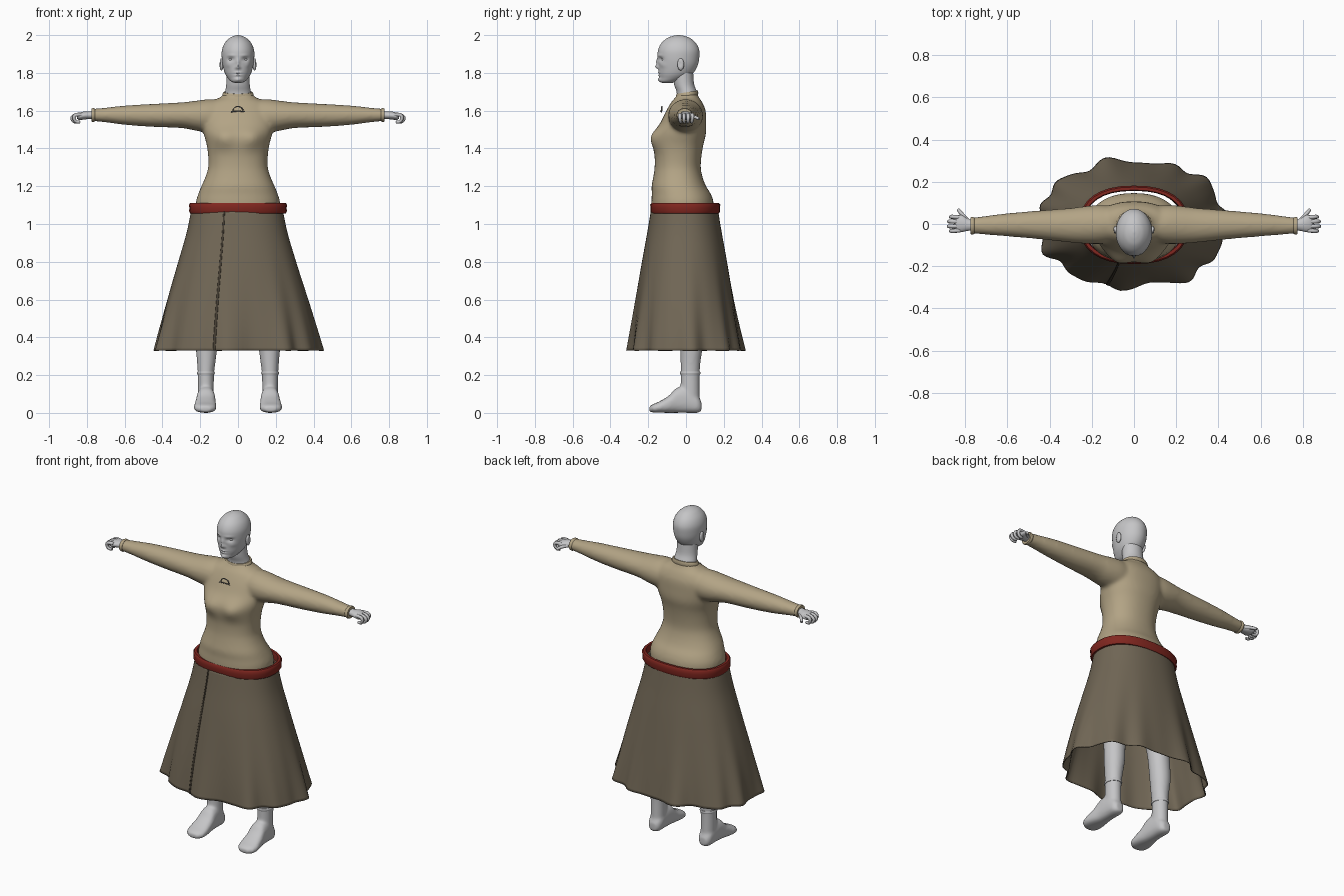
import bpy, bmesh, math
from mathutils import Vector

if "Cube" in bpy.data.objects:
    bpy.data.objects.remove(bpy.data.objects["Cube"])


def material(name, rgb):
    m = bpy.data.materials.new(name)
    m.diffuse_color = (*rgb, 1)
    m.use_nodes = True
    m.node_tree.nodes["Principled BSDF"].inputs["Base Color"].default_value = m.diffuse_color
    return m


SKIN = material("pale_grey", (0.56, 0.56, 0.57))
SHIRT = material("sand", (0.45, 0.37, 0.235))
SKIRT = material("olive_brown", (0.165, 0.135, 0.092))
SEAM = material("dark_brown", (0.06, 0.048, 0.033))
BELT = material("deep_red", (0.22, 0.02, 0.014))
PIN = material("pin_grey", (0.2, 0.19, 0.17))


def spow(c, p):
    return math.copysign(abs(c) ** p, c)


def spline(rows, steps):
    """Catmull-Rom interpolation of a list of tuples."""
    rows = [Vector(r) for r in rows]
    out = []
    for i in range(len(rows) - 1):
        p0, p1 = rows[max(i - 1, 0)], rows[i]
        p2, p3 = rows[i + 1], rows[min(i + 2, len(rows) - 1)]
        for k in range(steps):
            t = k / steps
            out.append(0.5 * (2 * p1 + (p2 - p0) * t + (2 * p0 - 5 * p1 + 4 * p2 - p3) * t * t
                              + (3 * p1 - p0 - 3 * p2 + p3) * t ** 3))
    return out + [rows[-1]]


def loft(bm, axis, rings, n=32, steps=4, power=1.0):
    """Capped loft; each ring is (position on axis, centre u, centre v, radius u, radius v)."""
    loops = []
    for a, cu, cv, ru, rv in spline(rings, steps):
        loop = []
        for i in range(n):
            t = 2 * math.pi * i / n
            u, v = cu + ru * spow(math.cos(t), power), cv + rv * spow(math.sin(t), power)
            loop.append(bm.verts.new({'x': (a, u, v), 'y': (u, a, v), 'z': (u, v, a)}[axis]))
        loops.append(loop)
    for p, q in zip(loops, loops[1:]):
        for i in range(n):
            bm.faces.new((p[i], p[(i + 1) % n], q[(i + 1) % n], q[i]))
    bm.faces.new(loops[0])
    bm.faces.new(loops[-1])


def ball(bm, centre, size):
    vs = bmesh.ops.create_uvsphere(bm, u_segments=16, v_segments=10, radius=1)['verts']
    for v in vs:
        v.co = Vector(centre) + Vector(a * b for a, b in zip(v.co, size))


def push(bm, centre, size, offset):
    """Soft sculpting push with a gaussian falloff."""
    for v in bm.verts:
        d = sum(((a - b) / s) ** 2 for a, b, s in zip(v.co, centre, size))
        v.co += Vector(offset) * math.exp(-d)


def finish(name, bm, mat, mirror=False, remesh=0, angle=40, normals=True):
    if normals:
        bmesh.ops.recalc_face_normals(bm, faces=bm.faces)
    me = bpy.data.meshes.new(name)
    bm.to_mesh(me)
    bm.free()
    me.materials.append(mat)
    me.shade_smooth()
    me.set_sharp_from_angle(angle=math.radians(angle))
    ob = bpy.data.objects.new(name, me)
    bpy.context.collection.objects.link(ob)
    if remesh:
        r = ob.modifiers.new("blend", 'REMESH')
        r.mode, r.voxel_size, r.use_smooth_shade = 'VOXEL', remesh, True
        s = ob.modifiers.new("soften", 'SMOOTH')
        s.factor, s.iterations = 0.5, 8
    if mirror:
        ob.modifiers.new("mirror", 'MIRROR').use_mirror_merge = False
    return ob


def tubes(name, paths, depth, mat, mirror=False):
    cu = bpy.data.curves.new(name, 'CURVE')
    cu.dimensions, cu.bevel_depth, cu.bevel_resolution, cu.use_fill_caps = '3D', depth, 2, True
    for path in paths:
        sp = cu.splines.new('POLY')
        pts = spline(path, 3)
        sp.points.add(len(pts) - 1)
        for i, p in enumerate(pts):
            sp.points[i].co = (*p, 1)
            sp.points[i].radius = 1 - 0.3 * i / len(pts)
        sp.use_smooth = True
    cu.materials.append(mat)
    ob = bpy.data.objects.new(name, cu)
    bpy.context.collection.objects.link(ob)
    if mirror:
        ob.modifiers.new("mirror", 'MIRROR').use_mirror_merge = False


# Head with sculpted face
bm = bmesh.new()
loft(bm, 'z', [(1.746, 0, -.10, .012, .02), (1.754, 0, -.09, .036, .048), (1.775, 0, -.066, .056, .074),
               (1.80, 0, -.052, .070, .092), (1.84, 0, -.042, .081, .104), (1.88, 0, -.040, .086, .110),
               (1.92, 0, -.039, .085, .109), (1.955, 0, -.039, .072, .093), (1.982, 0, -.039, .048, .064),
               (1.995, 0, -.039, .024, .033), (2.0, 0, -.039, .004, .005)], n=72, steps=7)
for s in (-1, 1):
    push(bm, (s * .038, -.135, 1.872), (.017, .04, .011), (0, .012, 0))
    push(bm, (s * .036, -.14, 1.892), (.022, .03, .006), (0, -.004, 0))
    push(bm, (s * .052, -.115, 1.842), (.016, .03, .014), (0, -.005, 0))
    push(bm, (s * .011, -.145, 1.826), (.005, .03, .005), (0, -.006, 0))
push(bm, (0, -.148, 1.855), (.008, .04, .02), (0, -.010, 0))
push(bm, (0, -.148, 1.832), (.009, .04, .010), (0, -.016, 0))
push(bm, (0, -.148, 1.800), (.019, .04, .004), (0, -.006, 0))
push(bm, (0, -.148, 1.794), (.022, .04, .0025), (0, .005, 0))
push(bm, (0, -.148, 1.787), (.016, .04, .004), (0, -.006, 0))
push(bm, (0, -.14, 1.765), (.018, .03, .010), (0, -.009, 0))
finish("head", bm, SKIN, angle=80)

# Eyeballs and ears
bm = bmesh.new()
ball(bm, (.037, -.117, 1.872), (.014, .013, .009))
finish("eye", bm, SKIN, mirror=True)
bm = bmesh.new()
ball(bm, (.088, -.028, 1.845), (.011, .018, .032))
push(bm, (.102, -.032, 1.848), (.006, .009, .014), (-.009, 0, 0))
finish("ear", bm, SKIN, mirror=True, angle=80)

# Neck
bm = bmesh.new()
loft(bm, 'z', [(1.66, 0, .010, .075, .058), (1.70, 0, .004, .068, .054), (1.74, 0, -.010, .062, .053),
               (1.80, 0, -.016, .060, .054)])
finish("neck", bm, SKIN, angle=80)

# Shirt: torso and sleeves blended together
bm = bmesh.new()
loft(bm, 'z', [(1.07, 0, -.018, .222, .165), (1.12, 0, -.019, .222, .164), (1.16, 0, -.025, .210, .156),
               (1.20, 0, -.038, .194, .144), (1.25, 0, -.043, .172, .130), (1.30, 0, -.044, .158, .122),
               (1.36, 0, -.042, .158, .124), (1.42, 0, -.040, .166, .132), (1.48, 0, -.030, .182, .136),
               (1.54, 0, -.013, .192, .120), (1.60, 0, .000, .185, .104), (1.645, 0, .004, .150, .082),
               (1.67, 0, .006, .095, .062), (1.69, 0, .008, .078, .054)], n=48, power=.9)
for s in (-1, 1):
    push(bm, (s * .078, -.17, 1.455), (.06, .06, .05), (0, -.026, 0))
    loft(bm, 'x', [(s * a, b, c, d, e) for a, b, c, d, e in (
        (.06, .0, 1.57, .08, .088), (.15, -.002, 1.572, .092, .089), (.22, -.004, 1.573, .090, .080),
        (.30, -.006, 1.576, .082, .068), (.45, -.004, 1.575, .068, .061), (.60, -.004, 1.576, .055, .051),
        (.70, -.006, 1.577, .045, .039), (.775, -.008, 1.577, .037, .032))])
finish("shirt", bm, SHIRT, remesh=.010)

# Collar and cuffs
bm = bmesh.new()
loft(bm, 'z', [(1.672, 0, .006, .082, .058), (1.685, 0, .006, .083, .059), (1.697, 0, .006, .076, .056)], steps=2)
for v in bm.verts:
    v.co.z += .16 * v.co.y
finish("collar", bm, SHIRT)
bm = bmesh.new()
loft(bm, 'x', [(.757, -.008, 1.577, .038, .033), (.766, -.008, 1.577, .042, .037), (.776, -.008, 1.577, .039, .034)],
     steps=2)
finish("cuff", bm, SHIRT, mirror=True)

# Hands with loosely curled fingers
bm = bmesh.new()
loft(bm, 'x', [(.75, -.008, 1.577, .026, .022), (.785, -.004, 1.576, .028, .020), (.815, .002, 1.574, .040, .021),
               (.84, .002, 1.570, .040, .019), (.853, .002, 1.568, .026, .010)], n=24)
finish("palm", bm, SKIN, mirror=True, angle=80)
fingers = [[(.825, y, 1.578), (.858, y * 1.1, 1.578), (.879 - d, y * 1.1, 1.562),
            (.868 - d, y, 1.542), (.846 - d, y * .9, 1.54)]
           for y, d in ((-.030, .010), (-.010, 0), (.011, .001), (.031, .010))]
thumb = [(.79, .018, 1.572), (.812, .042, 1.568), (.826, .058, 1.562), (.834, .069, 1.556)]
tubes("fingers", fingers + [thumb], .0105, SKIN, mirror=True)

# Chest pin: a small arch with a crossbar
arch = [(.027 * math.cos(math.pi * i / 8), -.128, 1.598 + .024 * math.sin(math.pi * i / 8)) for i in range(9)]
bar = [(-.036, -.13, 1.594), (0, -.134, 1.598), (.036, -.13, 1.594)]
tubes("chest_pin", [arch, bar], .0035, PIN)

# Skirt: flared sheet whose folds deepen towards the hem
PROFILE = spline([(.33, .440, .300), (.45, .412, .282), (.60, .372, .258), (.80, .312, .225), (.95, .268, .198),
                  (1.07, .243, .178)], 5)


def skirt_point(t, row, out=0.0):
    z, rx, ry = row
    k = ((1.07 - z) / .74) ** 3
    fold = k * (.013 * math.sin(11 * t + .6) + .008 * math.sin(7 * t + 2) + .005 * math.sin(18 * t)) + out
    return Vector((-.005 + (rx + fold) * spow(math.cos(t), .9), -.008 * (1 - k) + (ry + fold) * spow(math.sin(t), .9), z))


def sheet(bm, angles, out, closed):
    rows = [[bm.verts.new(skirt_point(t, r, out)) for t in angles] for r in PROFILE]
    n = len(angles)
    for p, q in zip(rows, rows[1:]):
        for i in range(n if closed else n - 1):
            j = (i + 1) % n
            bm.faces.new((p[i], p[j], q[j], q[i]))


bm = bmesh.new()
sheet(bm, [2 * math.pi * i / 120 for i in range(120)], 0, True)
skirt = finish("skirt", bm, SKIRT, angle=70, normals=False)
skirt.modifiers.new("cloth", 'SOLIDIFY').thickness = .005

# Front seam line following the skirt
bm = bmesh.new()
a0 = -math.pi / 2 - .26
sheet(bm, [a0, a0 + .016, a0 + .032], .002, False)
seam = finish("skirt_seam", bm, SEAM, normals=False)
seam.modifiers.new("cloth", 'SOLIDIFY').thickness = .004

# Belt: rounded band open in the middle
bm = bmesh.new()
section = [(-.020, 1.058), (-.004, 1.056), (.002, 1.068), (0, 1.085), (.003, 1.102), (-.004, 1.111),
           (-.018, 1.111), (-.022, 1.085)]
N = 32
loops = []
for i in range(N):
    t = 2 * math.pi * i / N
    c, s = spow(math.cos(t), .85), spow(math.sin(t), .85)
    loops.append([bm.verts.new(((.257 + d) * c, -.004 + (.183 + d) * s, z)) for d, z in section])
for i in range(N):
    p, q = loops[i], loops[(i + 1) % N]
    for k in range(len(section)):
        j = (k + 1) % len(section)
        bm.faces.new((p[k], q[k], q[j], p[j]))
finish("belt", bm, BELT, angle=50)

# Legs and feet
bm = bmesh.new()
loft(bm, 'z', [(.03, .17, .028, .040, .046), (.10, .17, .022, .042, .050), (.20, .170, .022, .043, .050),
               (.27, .168, .024, .049, .053), (.36, .166, .028, .058, .060), (.50, .160, .022, .062, .062),
               (.62, .150, .010, .068, .070), (.80, .125, .000, .088, .090), (.95, .105, -.005, .100, .110)])
loft(bm, 'y', [(.082, .17, .034, .022, .024), (.06, .17, .045, .040, .045), (.0, .17, .068, .046, .068),
               (-.05, .17, .066, .050, .066), (-.09, .172, .046, .055, .046), (-.14, .174, .031, .060, .030),
               (-.175, .174, .024, .052, .022), (-.194, .172, .021, .026, .014)], power=.8)
finish("leg", bm, SKIN, mirror=True, remesh=.008)

# Ankle band
bm = bmesh.new()
loft(bm, 'z', [(.203, .17, .022, .045, .052), (.211, .17, .022, .048, .055), (.219, .17, .022, .045, .053)], steps=2)
finish("ankle_band", bm, SKIN, mirror=True)
